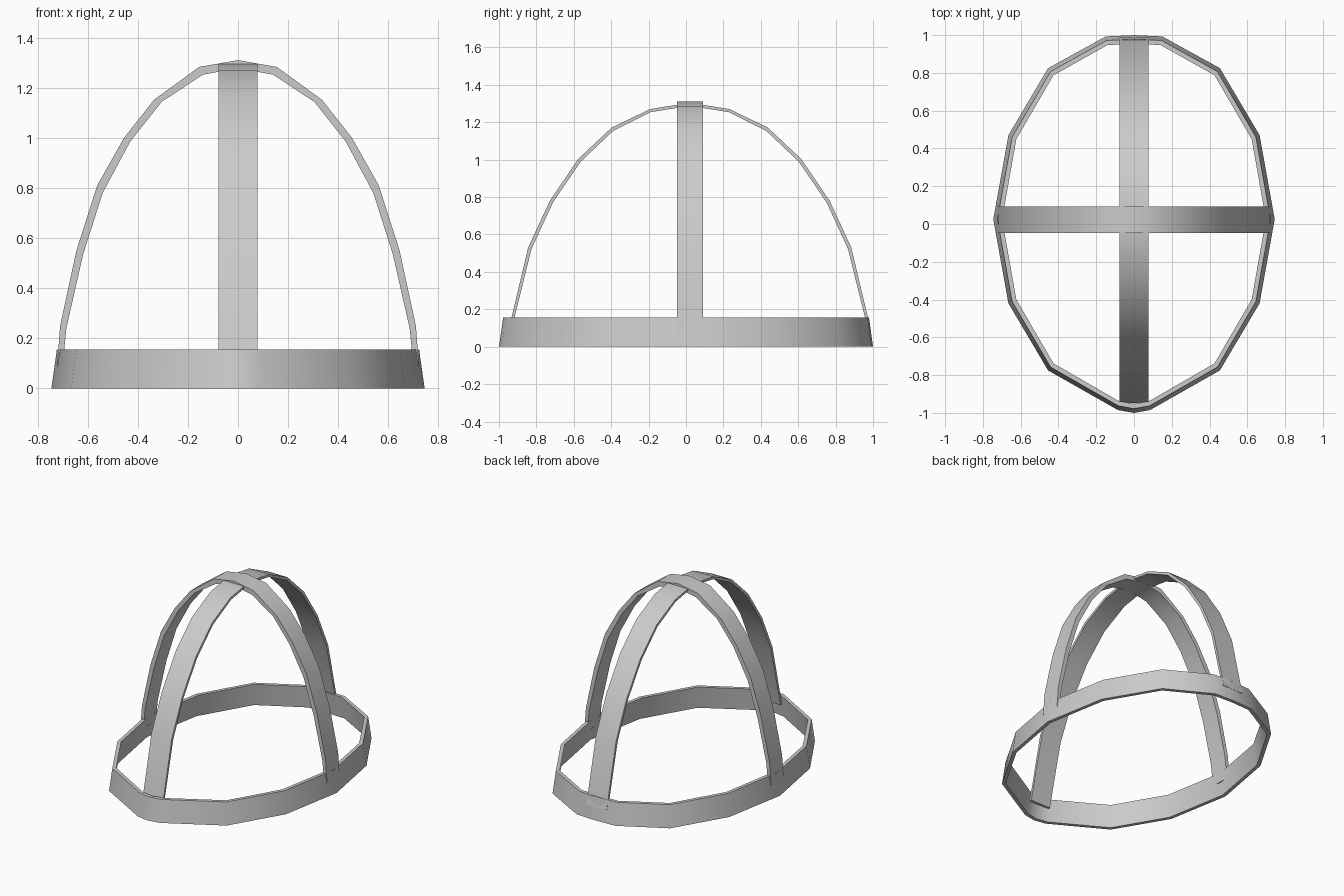
import bpy, bmesh

if "Cube" in bpy.data.objects:
    bpy.data.objects.remove(bpy.data.objects["Cube"])

def loft(name, loops):
    """Skin a closed chain of closed loops: loops[i] joins loops[i+1]."""
    bm = bmesh.new()
    rows = [[bm.verts.new(p) for p in l] for l in loops]
    m, n = len(rows), len(rows[0])
    for i in range(m):
        a, b = rows[i], rows[(i + 1) % m]
        for j in range(n):
            k = (j + 1) % n
            bm.faces.new((a[j], a[k], b[k], b[j]))
    finish(name, bm)

def finish(name, bm):
    bmesh.ops.recalc_face_normals(bm, faces=bm.faces[:])
    me = bpy.data.meshes.new(name)
    bm.to_mesh(me)
    bm.free()
    ob = bpy.data.objects.new(name, me)
    bpy.context.collection.objects.link(ob)
    bpy.ops.object.select_all(action='DESELECT')
    ob.select_set(True)
    bpy.context.view_layer.objects.active = ob
    bpy.ops.object.shade_smooth_by_angle(angle=0.6)

def strap(name, outer, inner, place, lo, hi):
    """Arched band: outer and inner half profiles mirrored, swept from lo to hi."""
    def full(half):
        return [(-u, z) for u, z in half] + [(u, z) for u, z in reversed(half) if u > 0]
    bm = bmesh.new()
    rows = []
    for (a, az), (b, bz) in zip(full(outer), full(inner)):
        rows.append([bm.verts.new(place(*p)) for p in
                     ((a, az, lo), (a, az, hi), (b, bz, hi), (b, bz, lo))])
    for r, s in zip(rows, rows[1:]):
        for j in range(4):
            k = (j + 1) % 4
            bm.faces.new((r[j], r[k], s[k], s[j]))
    bm.faces.new(rows[0])
    bm.faces.new(rows[-1])
    finish(name, bm)

# Base band: oval outline, leaning inwards
CY = 0.02
half = [(0, 1.0), (0.15, 0.993), (0.455, 0.825), (0.665, 0.47), (0.745, 0.025),
        (0.665, -0.42), (0.455, -0.775), (0.085, -0.985), (0, -1.0)]
outline = half + [(-x, y) for x, y in half[-2:0:-1]]

def ring(inset, z):
    return [(x * (1 - inset / 0.745), CY + (y - CY) * (1 - inset), z) for x, y in outline]

loft("base_band", [ring(0, 0), ring(0.022, 0.155), ring(0.047, 0.155), ring(0.025, 0)])

# Side-to-side strap
strap("cross_strap",
      [(0.722, 0.09), (0.71, 0.25), (0.645, 0.55), (0.562, 0.81), (0.455, 1.0),
       (0.335, 1.152), (0.155, 1.283), (0, 1.31)],
      [(0.70, 0.09), (0.685, 0.24), (0.618, 0.535), (0.54, 0.78), (0.43, 0.985),
       (0.305, 1.143), (0.14, 1.252), (0, 1.278)],
      lambda u, z, w: (u, w, z), -0.047, 0.092)

# Front-to-back strap
strap("long_strap",
      [(0.968, 0.09), (0.953, 0.155), (0.864, 0.53), (0.748, 0.78), (0.597, 1.003),
       (0.417, 1.172), (0.213, 1.27), (0.06, 1.295), (0, 1.295)],
      [(0.952, 0.09), (0.937, 0.155), (0.846, 0.523), (0.732, 0.77), (0.584, 0.988),
       (0.408, 1.155), (0.208, 1.254), (0.06, 1.278), (0, 1.278)],
      lambda u, z, w: (w, CY + u, z), -0.078, 0.078)
